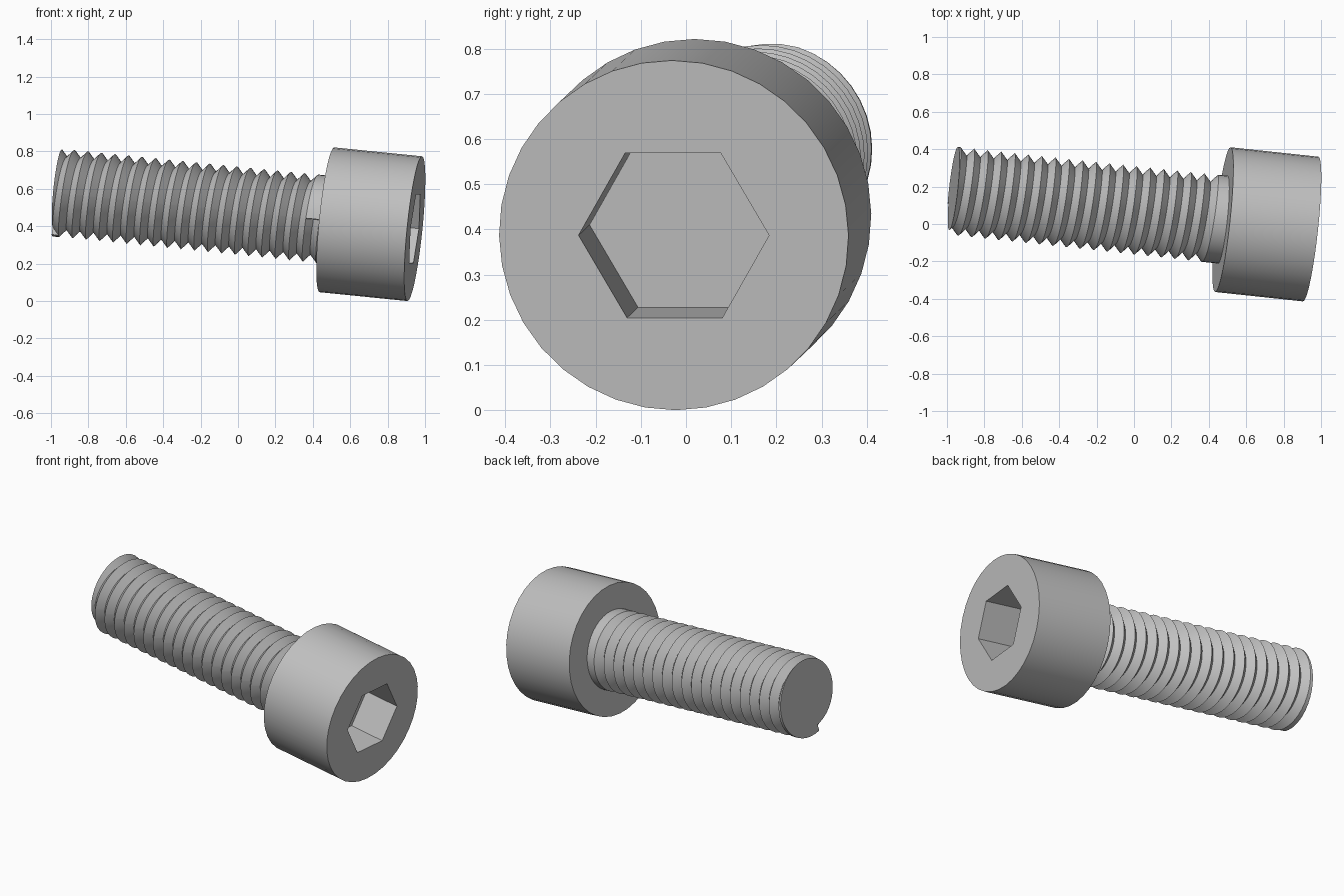
import bpy, bmesh
from math import cos, sin, pi, radians
from mathutils import Vector, Matrix

cube = bpy.data.objects.get("Cube")
if cube:
    bpy.data.objects.remove(cube, do_unlink=True)

steel = bpy.data.materials.new("grey steel")
steel.use_nodes = True
grey = (0.53, 0.53, 0.53, 1)
steel.diffuse_color = grey
steel.node_tree.nodes["Principled BSDF"].inputs["Base Color"].default_value = grey

# Tilted bolt axis; local x = 0 is the middle of the head's outer face
axis = Vector((1, -0.107, -0.101)).normalized()
up = (Vector((0, 0, 1)) - axis * axis.z).normalized()
side = up.cross(axis)
place = Matrix.Translation((0.945, -0.027, 0.387)) @ Matrix((axis, side, up)).transposed().to_4x4()

HEAD_R, HEAD_LEN = 0.389, 0.475
SOCKET_R, SOCKET_DEPTH = 0.212, 0.23
SHANK_R, THREAD_DEPTH, PITCH = 0.236, 0.041, 0.0732
TIP, SHANK_LEN = -1.932, 1.467
START, END = 0.8, 20.0      # groove start and end, in turns


def finish(name, bm):
    bmesh.ops.remove_doubles(bm, verts=bm.verts, dist=1e-5)
    bmesh.ops.recalc_face_normals(bm, faces=bm.faces)
    mesh = bpy.data.meshes.new(name)
    bm.to_mesh(mesh)
    bm.free()
    mesh.materials.append(steel)
    mesh.transform(place)
    obj = bpy.data.objects.new(name, mesh)
    bpy.context.collection.objects.link(obj)
    bpy.ops.object.select_all(action='DESELECT')
    obj.select_set(True)
    bpy.context.view_layer.objects.active = obj
    bpy.ops.object.shade_smooth_by_angle(angle=radians(30))


def ring(bm, x, r, n):
    return [bm.verts.new((x, r * cos(2 * pi * i / n), r * sin(2 * pi * i / n))) for i in range(n)]


def bridge(bm, a, b):
    for i in range(len(a)):
        j = (i + 1) % len(a)
        bm.faces.new((a[i], a[j], b[j], b[i]))


# Head with hexagonal socket
bm = bmesh.new()
N = 36
back, front = ring(bm, -HEAD_LEN, HEAD_R, N), ring(bm, 0, HEAD_R, N)
rim, floor = ring(bm, 0, SOCKET_R, 6), ring(bm, -SOCKET_DEPTH, SOCKET_R, 6)
bridge(bm, back, front)
bridge(bm, rim, floor)
bm.faces.new(back)
bm.faces.new(floor)
for i in range(6):
    arc = [front[(6 * i + k) % N] for k in range(7)]
    bm.faces.new([rim[(i + 1) % 6], rim[i]] + arc)
finish("head", bm)


# Shank with one helical V groove that starts at the tip and stops below the head
def groove_radius(s, f):
    cut = 0
    for m in range(21):
        if START <= f + m < END:
            centre = (f + m - START) * PITCH
            cut = max(cut, 1 - abs(s - centre) / (PITCH / 2))
    return SHANK_R - THREAD_DEPTH * cut


bm = bmesh.new()
turns = sorted([i / 40 for i in range(40)] + [START - 0.002, 0.998])
columns = []
for f in turns:
    a = pi - 2 * pi * f
    column = []
    for k in range(-2, 45):
        s = min(max((f - START + k / 2) * PITCH, 0), SHANK_LEN)
        r = groove_radius(s, f)
        column.append(bm.verts.new((TIP + s, r * cos(a), r * sin(a))))
    columns.append(column)

tip = bm.verts.new((TIP, 0, 0))
top = len(columns[0]) - 1
for i, a in enumerate(columns):
    last = i == len(columns) - 1
    b = columns[0 if last else i + 1]
    shift = 2 if last else 0     # the helix climbs one pitch per turn
    bm.faces.new((tip, a[0], b[0]))
    for k in range(top - shift):
        bm.faces.new((a[k], a[k + 1], b[k + 1 + shift], b[k + shift]))
finish("threaded_shank", bm)
